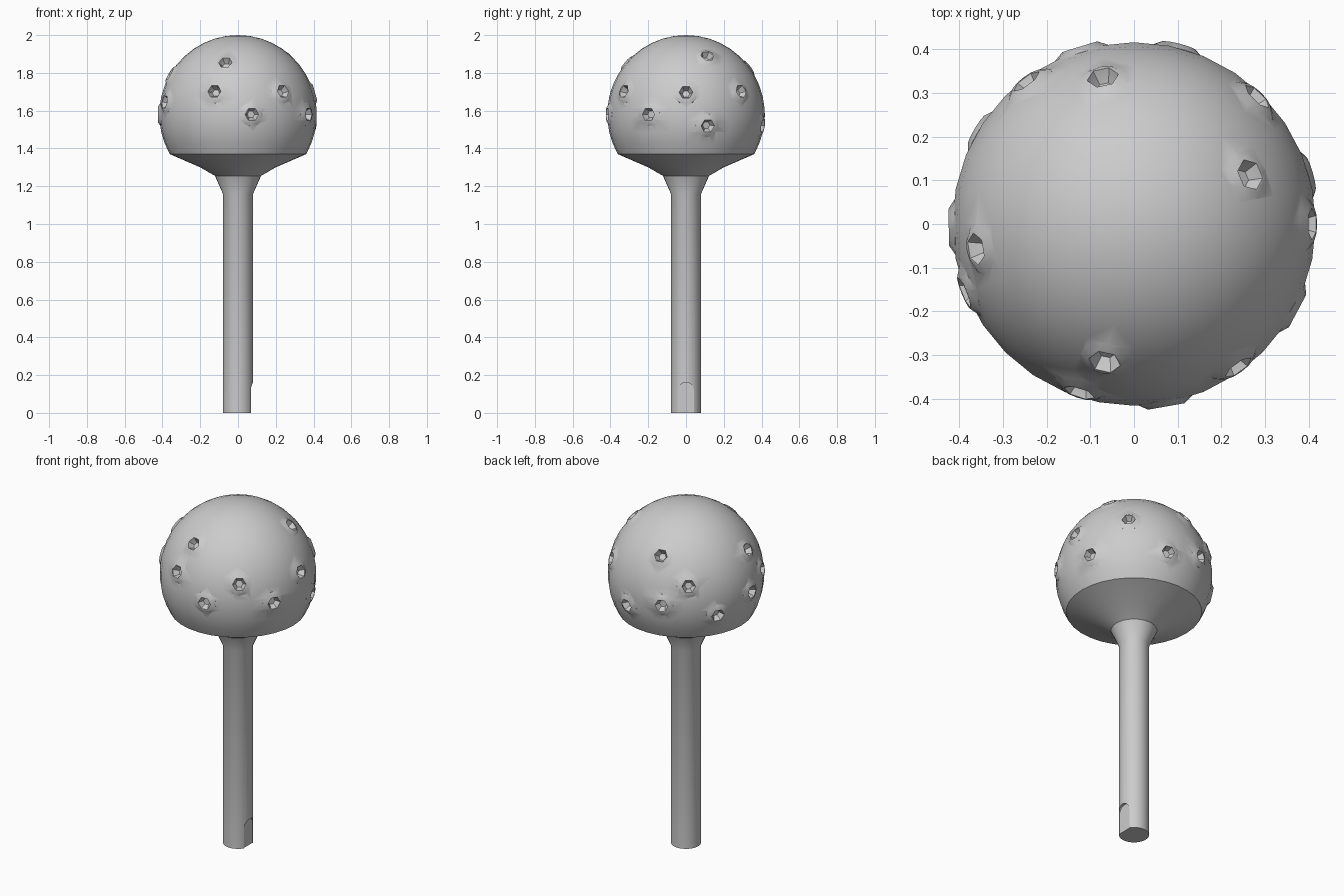
import bpy, bmesh, math
from mathutils import Vector, Matrix

if "Cube" in bpy.data.objects:
    bpy.data.objects.remove(bpy.data.objects["Cube"])

SEGS = 32
CENTRE = Vector((0, 0, 1.58))
R = 0.417


def make_object(name, bm):
    bmesh.ops.recalc_face_normals(bm, faces=bm.faces)
    mesh = bpy.data.meshes.new(name)
    bm.to_mesh(mesh)
    bm.free()
    ob = bpy.data.objects.new(name, mesh)
    bpy.context.collection.objects.link(ob)
    return ob


def lathe(bm, profile, sides, matrix=Matrix()):
    """Closed solid of revolution from (radius, height) points; radius 0 makes a pole."""
    rings = []
    for r, h in profile:
        count = 1 if r == 0 else sides
        rings.append([bm.verts.new(matrix @ Vector((
            r * math.cos(2 * math.pi * i / sides),
            r * math.sin(2 * math.pi * i / sides), h))) for i in range(count)])
    for a, b in zip(rings, rings[1:]):
        for i in range(sides):
            j = (i + 1) % sides
            quad = [a[i % len(a)], a[j % len(a)], b[j % len(b)], b[i % len(b)]]
            bm.faces.new(list(dict.fromkeys(quad)))
    for ring in (rings[0], rings[-1]):
        if len(ring) > 1:
            bm.faces.new(ring)


def apply_boolean(target, tool, operation):
    mod = target.modifiers.new(operation.lower(), 'BOOLEAN')
    mod.object, mod.operation, mod.solver = tool, operation, 'EXACT'
    bpy.context.view_layer.objects.active = target
    bpy.ops.object.modifier_apply(modifier=mod.name)
    bpy.data.objects.remove(tool)


# Round head, flared neck and straight handle as one turned body
profile = [(0.08, 0), (0.08, 1.16), (0.122, 1.255), (0.2, 1.3)]
for k in range(15):
    a = math.radians(-30 + 120 * k / 14)
    profile.append((0 if k == 14 else R * math.cos(a), CENTRE.z + 0.42 * math.sin(a)))
bm = bmesh.new()
lathe(bm, profile, SEGS)
body = make_object("head_and_handle", bm)

# Dimples on the head: (azimuth in degrees, height)
dimples = [(102, 1.825), (23, 1.885), (189, 1.79), (-102, 1.85),
           (-54, 1.7), (0, 1.695), (46, 1.7), (-108, 1.7), (127, 1.69), (202, 1.645),
           (-80, 1.58), (-28, 1.58), (16, 1.52), (76, 1.52), (107, 1.575),
           (149, 1.51), (181, 1.58)]
pads, pits = bmesh.new(), bmesh.new()
for az, z in dimples:
    s = (z - CENTRE.z) / R
    c = math.sqrt(1 - s * s)
    d = Vector((c * math.cos(math.radians(az)), c * math.sin(math.radians(az)), s))
    m = Matrix.Translation(CENTRE + d * R) @ d.to_track_quat('Z', 'Y').to_matrix().to_4x4()
    lathe(pads, [(0.066, -0.03), (0.063, -0.007), (0.042, 0.007)], 12, m)
    lathe(pits, [(0.02, -0.024), (0.036, 0.004), (0.042, 0.03)], 6, m)
apply_boolean(body, make_object("rim_pads", pads), 'UNION')
apply_boolean(body, make_object("pit_cutters", pits), 'DIFFERENCE')

# Arched flat notch at the foot of the handle
bm = bmesh.new()
outline = [(-0.042, -0.05), (0.042, -0.05)]
outline += [(0.042 * math.cos(math.pi * i / 8), 0.12 + 0.042 * math.sin(math.pi * i / 8))
            for i in range(9)]
face = bm.faces.new([bm.verts.new((0.065, y, z)) for y, z in outline])
ext = bmesh.ops.extrude_face_region(bm, geom=[face])
bmesh.ops.translate(bm, vec=(0.06, 0, 0),
                    verts=[v for v in ext["geom"] if isinstance(v, bmesh.types.BMVert)])
apply_boolean(body, make_object("notch_cutter", bm), 'DIFFERENCE')

# Smooth shading with crisp rim and pit edges
body.select_set(True)
bpy.context.view_layer.objects.active = body
bpy.ops.object.shade_smooth_by_angle(angle=math.radians(35))
